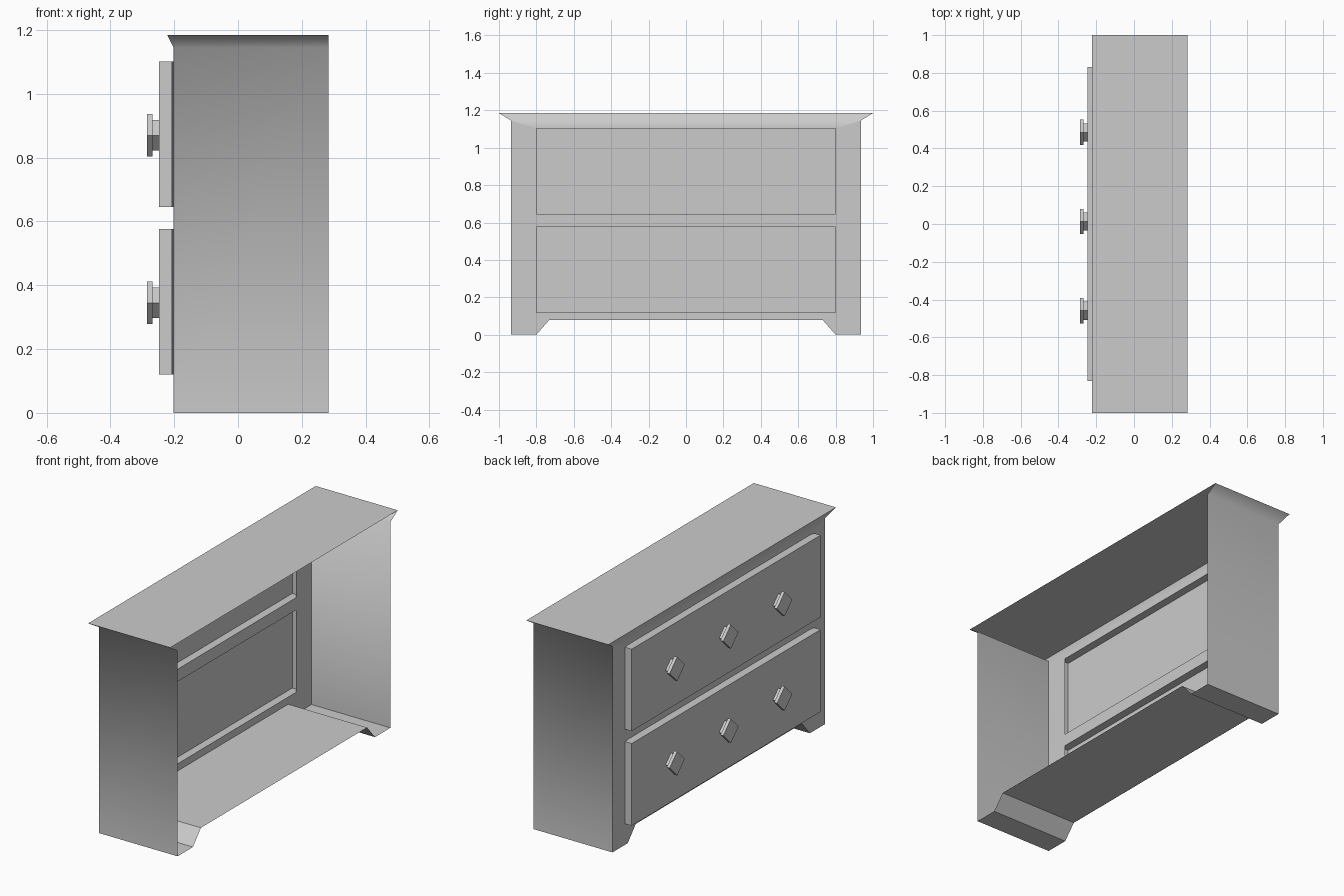
import bpy, bmesh

if "Cube" in bpy.data.objects:
    bpy.data.objects.remove(bpy.data.objects["Cube"])

XF, XB = -0.202, 0.283      # front and open back planes of the carcass
NECK, TOP = 1.145, 1.185    # where the cornice starts / ends


def finish(name, polys, smooth_neck=False):
    """Make an object from polygons given as lists of 3D points."""
    bm = bmesh.new()
    for poly in polys:
        bm.faces.new([bm.verts.new(p) for p in poly])
    bmesh.ops.remove_doubles(bm, verts=bm.verts[:], dist=1e-4)
    bmesh.ops.recalc_face_normals(bm, faces=bm.faces[:])
    if smooth_neck:
        for f in bm.faces:
            f.smooth = True
        for e in bm.edges:
            e.smooth = all(abs(v.co.z - NECK) < 1e-3 for v in e.verts)
    me = bpy.data.meshes.new(name)
    bm.to_mesh(me)
    bm.free()
    ob = bpy.data.objects.new(name, me)
    bpy.context.collection.objects.link(ob)
    return ob


def loft(rings, cap_first=False, cap_last=True):
    """Quads between successive closed rings, with optional end caps."""
    out = []
    for a, b in zip(rings, rings[1:]):
        n = len(a)
        out += [[a[i], a[(i + 1) % n], b[(i + 1) % n], b[i]] for i in range(n)]
    if cap_first:
        out.append(rings[0])
    if cap_last:
        out.append(rings[-1])
    return out


# Carcass: outline swept front to back, flared cornice, open back
half = [(1.0, TOP), (0.935, NECK), (0.935, 0), (0.80, 0), (0.73, 0.08)]
outline = half + [(-y, z) for y, z in reversed(half)]
front = [(-0.222 if z == TOP else XF, y, z) for y, z in outline]
back = [(XB, y, z) for y, z in outline]
polys = loft([front, back], cap_last=False)

# Face frame around the two drawer openings
drawers = [(0.12, 0.577), (0.646, 1.102)]
(z0, z1), (z2, z3) = drawers
for s in (-1, 1):
    stile = [(0.935, 0), (0.935, NECK), (0.8, z3), (0.8, z2), (0.8, z1),
             (0.8, z0), (0.73, 0.08), (0.8, 0)]
    polys.append([(XF, s * y, z) for y, z in stile])
for ya, za, yb, zb in ((0.73, 0.08, 0.8, z0), (0.8, z1, 0.8, z2),
                       (0.8, z3, 0.935, NECK)):
    polys.append([(XF, -ya, za), (XF, ya, za), (XF, yb, zb), (XF, -yb, zb)])
# Front cornice
polys.append([(XF, -0.935, NECK), (XF, 0.935, NECK),
              (-0.222, 1, TOP), (-0.222, -1, TOP)])
finish("carcass", polys, smooth_neck=True)


def rect(x, w, za, zb):
    return [(x, -w, za), (x, w, za), (x, w, zb), (x, -w, zb)]


def diamond(x, y, z, r):
    return [(x, y - r, z), (x, y, z - r), (x, y + r, z), (x, y, z + r)]


# Hollow drawer fronts and their diamond knobs
for name, (za, zb), kz in zip(("lower", "upper"), drawers, (0.345, 0.870)):
    finish(name + "_drawer_front", loft([
        rect(XF, 0.80, za, zb), rect(-0.207, 0.83, za, zb),
        rect(-0.247, 0.83, za, zb)]))
    for i in (-1, 0, 1):
        ky = 0.013 + 0.472 * i
        finish(f"{name}_knob_{i + 2}", loft([
            diamond(-0.247, ky, kz, 0.048), diamond(-0.268, ky, kz, 0.048),
            diamond(-0.268, ky, kz, 0.067), diamond(-0.2855, ky, kz, 0.067)]))
